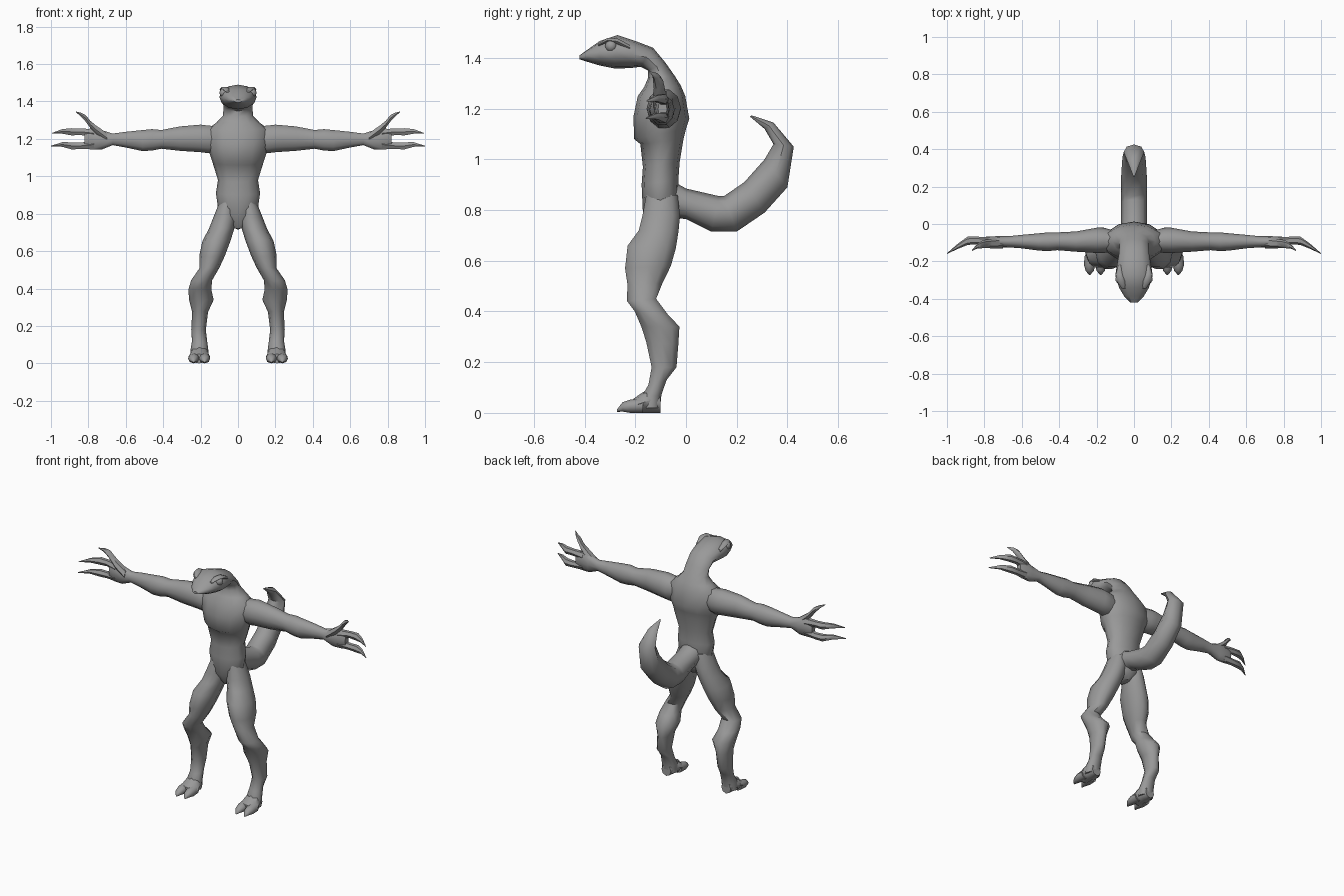
import bpy, bmesh, math
from mathutils import Vector

skin = bpy.data.materials.new("grey_skin")
skin.diffuse_color = (0.32, 0.32, 0.32, 1)


def finish(ob, mirror):
    ob.data.materials.append(skin)
    bpy.ops.object.select_all(action='DESELECT')
    ob.select_set(True)
    bpy.context.view_layer.objects.active = ob
    bpy.ops.object.shade_smooth_by_angle(angle=math.radians(50))
    if mirror:
        ob.modifiers.new("mirror", 'MIRROR').use_mirror_merge = False


def loft(name, rings, sides=8, mirror=False):
    """Skin a row of elliptical rings (centre, half axis u, half axis v)."""
    bm = bmesh.new()
    loops = []
    for c, u, v in rings:
        angles = [2 * math.pi * i / sides for i in range(sides)]
        loops.append([bm.verts.new(c + u * math.cos(a) + v * math.sin(a)) for a in angles])
    for a, b in zip(loops, loops[1:]):
        for i in range(sides):
            j = (i + 1) % sides
            bm.faces.new((a[i], a[j], b[j], b[i]))
    bm.faces.new(loops[0])
    bm.faces.new(loops[-1])
    bmesh.ops.recalc_face_normals(bm, faces=bm.faces)
    me = bpy.data.meshes.new(name)
    bm.to_mesh(me)
    bm.free()
    ob = bpy.data.objects.new(name, me)
    bpy.context.collection.objects.link(ob)
    finish(ob, mirror)


def span(ya, za, yb, zb, x0, x1):
    """Ring through two side-profile points, reaching from x0 to x1."""
    a, b = Vector((0, ya, za)), Vector((0, yb, zb))
    return ((a + b) / 2 + Vector(((x0 + x1) / 2, 0, 0)),
            Vector(((x1 - x0) / 2, 0, 0)), (b - a) / 2)


def centred(rows):
    return [span(*r[:4], -r[4], r[4]) for r in rows]


def across(x, y0, y1, z0, z1):
    """Ring in a plane of constant x."""
    return (Vector((x, (y0 + y1) / 2, (z0 + z1) / 2)),
            Vector((0, (y1 - y0) / 2, 0)), Vector((0, 0, (z1 - z0) / 2)))


# Torso, neck and head: front point, back point, half width
loft("torso_and_head", centred([
    (-.13, .72, -.06, .72, .025),
    (-.17, .79, -.02, .77, .10),
    (-.175, .90, -.03, .92, .118),
    (-.17, .97, -.025, .99, .107),
    (-.18, 1.06, -.01, 1.08, .135),
    (-.205, 1.08, 0, 1.12, .145),
    (-.207, 1.17, .013, 1.16, .165),
    (-.19, 1.25, -.003, 1.25, .165),
    (-.165, 1.285, -.02, 1.29, .115),
    (-.15, 1.32, -.045, 1.33, .08),
    (-.15, 1.35, -.08, 1.38, .078),
    (-.18, 1.365, -.13, 1.44, .08),
    (-.22, 1.36, -.20, 1.467, .09),
    (-.28, 1.358, -.27, 1.49, .10),
    (-.34, 1.37, -.34, 1.467, .08),
    (-.39, 1.385, -.385, 1.435, .052),
    (-.42, 1.395, -.42, 1.41, .02)]), 12)

# Tail: inner point, outer point, half width
loft("tail", centred([
    (-.08, .93, -.08, .77, .07),
    (0, .885, 0, .765, .07),
    (.13, .855, .10, .715, .07),
    (.15, .855, .20, .715, .07),
    (.23, .91, .31, .79, .068),
    (.31, 1.0, .40, .89, .062),
    (.345, 1.06, .425, 1.05, .055),
    (.31, 1.12, .345, 1.145, .032),
    (.253, 1.168, .257, 1.174, .004)]))

# Leg: front point, back point, inner x, outer x
loft("leg", [span(*r) for r in [
    (-.16, .86, -.03, .86, .01, .10),
    (-.175, .78, -.02, .78, .005, .132),
    (-.19, .72, -.025, .72, .02, .155),
    (-.235, .66, -.035, .65, .04, .19),
    (-.245, .57, -.055, .58, .07, .207),
    (-.235, .51, -.09, .51, .10, .205),
    (-.235, .44, -.115, .45, .138, .25),
    (-.205, .40, -.07, .39, .143, .265),
    (-.18, .34, -.022, .34, .13, .262),
    (-.16, .28, -.027, .27, .16, .245),
    (-.138, .18, -.035, .18, .172, .25),
    (-.15, .11, -.075, .13, .165, .246),
    (-.18, .06, -.095, .07, .158, .255),
    (-.18, .02, -.10, .02, .16, .255)]], 10, True)

# Foot with two clawed toes
loft("foot", [span(y, 0, y, z, a, b) for y, z, a, b in [
    (-.10, .07, .175, .24), (-.14, .10, .158, .255),
    (-.18, .075, .15, .264), (-.215, .05, .152, .264)]], 8, True)
for i, x in enumerate((.178, .237)):
    loft(f"toe_{i}", [span(y, z0, y, z1, x - w, x + w) for y, z0, z1, w in [
        (-.17, 0, .06, .028), (-.22, 0, .052, .03),
        (-.25, .005, .042, .022), (-.272, .004, .014, .004)]], 8, True)

# Arm and palm: x, y range, z range
loft("arm", [across(*r) for r in [
    (.09, -.14, -.04, 1.13, 1.27),
    (.16, -.155, -.02, 1.12, 1.275),
    (.20, -.155, -.02, 1.125, 1.28),
    (.31, -.148, -.04, 1.133, 1.27),
    (.41, -.14, -.045, 1.145, 1.25),
    (.46, -.145, -.045, 1.135, 1.255),
    (.51, -.142, -.05, 1.132, 1.25),
    (.60, -.13, -.058, 1.152, 1.24),
    (.67, -.125, -.065, 1.165, 1.23),
    (.73, -.125, -.065, 1.14, 1.25),
    (.79, -.12, -.068, 1.14, 1.26),
    (.82, -.11, -.075, 1.155, 1.24)]], 10, True)

# Fingers and thumb: x, y, z, radius, ending in a claw
digits = {
    "upper_finger": [(.77, -.095, 1.23, .026), (.84, -.088, 1.238, .02), (.89, -.09, 1.238, .022),
                     (.94, -.118, 1.24, .014), (.995, -.155, 1.23, .002)],
    "lower_finger": [(.77, -.095, 1.17, .026), (.84, -.088, 1.163, .02), (.89, -.09, 1.163, .022),
                     (.94, -.118, 1.17, .014), (1.0, -.158, 1.162, .002)],
    "thumb": [(.70, -.10, 1.205, .03), (.76, -.105, 1.25, .026), (.79, -.105, 1.278, .022),
              (.815, -.11, 1.31, .02), (.84, -.12, 1.33, .012), (.867, -.142, 1.345, .002)]}
for name, path in digits.items():
    loft(name, [across(x, y - r, y + r, z - r, z + r) for x, y, z, r in path], 6, True)

# Eyes with a brow above each
bpy.ops.mesh.primitive_uv_sphere_add(segments=10, ring_count=8, radius=.024, location=(0, 0, 0))
eye = bpy.context.object
eye.name = "eye"
for v in eye.data.vertices:
    v.co += Vector((.076, -.295, 1.447))
finish(eye, True)
loft("brow", [span(y, z - h, y, z + h, x - w, x + w) for x, y, z, w, h in [
    (.055, -.345, 1.452, .01, .006), (.068, -.31, 1.470, .02, .01),
    (.076, -.27, 1.465, .022, .014), (.075, -.22, 1.44, .01, .012)]], 6, True)
